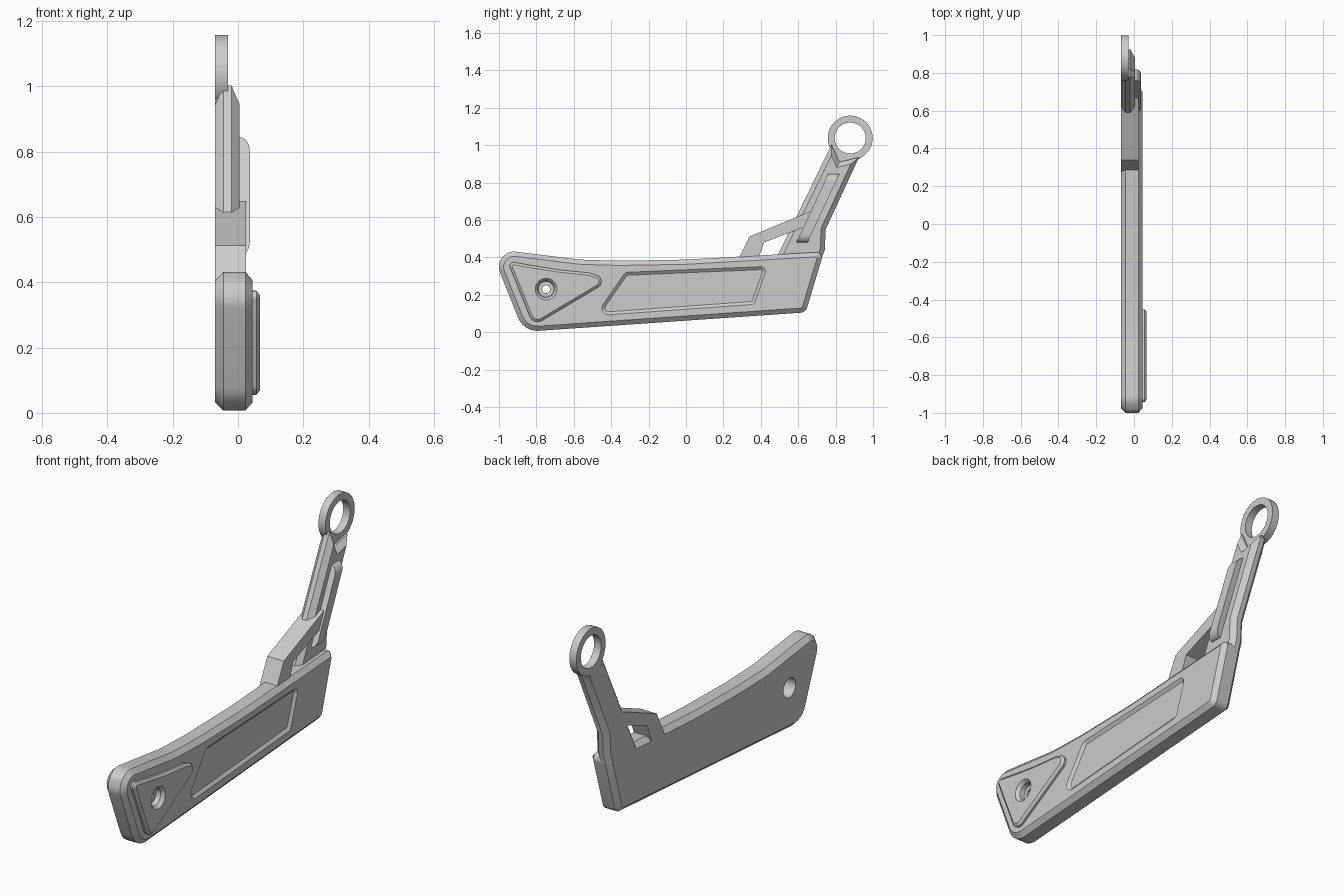
import bpy, bmesh, math
from mathutils import Vector

if "Cube" in bpy.data.objects:
    bpy.data.objects.remove(bpy.data.objects["Cube"], do_unlink=True)

GRAY = (0.604, 0.604, 0.604, 1)
metal = bpy.data.materials.new("plain_gray")
metal.use_nodes = True
metal.diffuse_color = GRAY
metal.node_tree.nodes["Principled BSDF"].inputs["Base Color"].default_value = GRAY


def rounded(corners, steps=6):
    """Outline from (y, z, radius) corners, each filleted by its radius."""
    out = []
    for i, (y, z, r) in enumerate(corners):
        p = Vector((y, z))
        a = (Vector(corners[i - 1][:2]) - p).normalized()
        b = (Vector(corners[(i + 1) % len(corners)][:2]) - p).normalized()
        if r == 0:
            out.append(p)
            continue
        half = a.angle(b) / 2
        centre = p + (a + b).normalized() * (r / math.sin(half))
        reach = r / math.tan(half)
        start, end = p + a * reach - centre, p + b * reach - centre
        for k in range(steps + 1):
            out.append(centre + start.lerp(end, k / steps).normalized() * r)
    return out


def circle(y, z, r, n=32):
    return [Vector((y + r * math.cos(math.tau * k / n), z + r * math.sin(math.tau * k / n)))
            for k in range(n)]


def inset(pts, d):
    """Move a closed outline inwards by d with mitred corners."""
    area = sum(pts[i - 1].x * p.y - pts[i - 1].y * p.x for i, p in enumerate(pts))
    d = d if area > 0 else -d
    out = []
    for i, p in enumerate(pts):
        e = (p - pts[i - 1]).normalized()
        f = (pts[(i + 1) % len(pts)] - p).normalized()
        n, m = Vector((-e.y, e.x)), Vector((-f.y, f.x))
        out.append(p + (n + m) * (d / (1 + n.dot(m))))
    return out


def finish(bm, name, helper=False):
    bmesh.ops.recalc_face_normals(bm, faces=bm.faces)
    mesh = bpy.data.meshes.new(name)
    bm.to_mesh(mesh)
    bm.free()
    mesh.materials.append(metal)
    ob = bpy.data.objects.new(name, mesh)
    bpy.context.collection.objects.link(ob)
    ob.hide_render = helper
    return ob


def slab(name, pts, layers, helper=False):
    """Stack the outline along x; layers are (x, inset)."""
    bm = bmesh.new()
    rings = [[bm.verts.new((x, p.x, p.y)) for p in (inset(pts, d) if d else pts)]
             for x, d in layers]
    n = len(pts)
    for lo, hi in zip(rings, rings[1:]):
        for i in range(n):
            bm.faces.new((lo[i - 1], lo[i], hi[i], hi[i - 1]))
    bm.faces.new(rings[0])
    bm.faces.new(rings[-1])
    return finish(bm, name, helper)


def cut(ob, cutter):
    mod = ob.modifiers.new("cut", 'BOOLEAN')
    mod.object = cutter
    mod.solver = 'EXACT'
    bpy.context.view_layer.objects.active = ob
    bpy.ops.object.modifier_apply(modifier="cut")
    bpy.data.objects.remove(cutter, do_unlink=True)


BACK = -0.07
CH = 0.025

# Main body plate with chamfered rim
body = slab("main_body", rounded([
    (-0.868, 0.002, 0.11), (0.64, 0.106, 0.04), (0.737, 0.43, 0.03), (0.0, 0.388, 0.6),
    (-0.356, 0.382, 0.6), (-0.57, 0.388, 0.6), (-0.785, 0.415, 0.6), (-1.045, 0.447, 0.08)]),
    [(BACK, CH), (BACK + CH, 0), (0.023, 0), (0.045, CH)])

# Sunken side panel
panel = rounded([(-0.485, 0.088, 0.035), (0.365, 0.149, 0.025), (0.435, 0.352, 0.025),
                 (-0.325, 0.32, 0.035)])
cut(body, slab("panel_cutter", panel, [(0.033, 0.016), (0.045, 0), (0.06, 0)], True))

# Raised triangular pad
pad = slab("triangular_pad", rounded([
    (-0.815, 0.035, 0.045), (-0.40, 0.282, 0.035), (-0.52, 0.318, 0.0), (-0.68, 0.334, 0.0),
    (-0.80, 0.353, 0.0), (-0.955, 0.38, 0.02)]),
    [(0.04, 0), (0.056, 0), (0.067, 0.013)])

# Bolt hole: countersunk on one side, wide bore on the other
HY, HZ = -0.748, 0.23
for ob in (body, pad):
    cut(ob, slab("countersink_cutter", circle(HY, HZ, 0.058),
                 [(0.025, 0.016), (0.05, 0.014), (0.067, 0), (0.09, 0)], True))
cut(body, slab("bore_cutter", circle(HY, HZ, 0.05), [(-0.1, 0), (0.0, 0)], True))
cut(body, slab("bolt_hole_cutter", circle(HY, HZ, 0.022, 8), [(-0.02, 0), (0.04, 0)], True))

# Arm rising from the rear of the body
arm = slab("arm", rounded([
    (0.44, 0.308, 0), (0.685, 0.29, 0), (0.742, 0.44, 0), (0.747, 0.55, 0), (0.925, 0.935, 0),
    (0.82, 0.91, 0), (0.778, 1.003, 0)]),
    [(BACK, CH), (BACK + CH, 0), (-0.02, 0), (0.005, CH)])

# Raised rib on the arm, with ends curving down to the surface
bm = bmesh.new()
top, bottom = Vector((0.79, 0.845)), Vector((0.62, 0.48))
steps = 8
curve = [(0.12 * (1 - math.cos(k * math.pi / 2 / steps)), math.sin(k * math.pi / 2 / steps))
         for k in range(steps + 1)]
path = curve + [(1 - t, h) for t, h in reversed(curve)]
sides = []
for off in (-0.03, 0.03):
    sides.append([bm.verts.new((0.003 + 0.033 * h, *(bottom.lerp(top, t) + Vector((off, 0)))))
                  for t, h in path])
for i in range(len(path)):
    bm.faces.new((sides[0][i - 1], sides[0][i], sides[1][i], sides[1][i - 1]))
for side in sides:
    bm.faces.new(side)
rib = finish(bm, "arm_rib")

# Diagonal brace between body and arm
brace = slab("brace", rounded([
    (0.26, 0.35, 0), (0.37, 0.35, 0), (0.418, 0.48, 0), (0.64, 0.565, 0), (0.67, 0.648, 0),
    (0.34, 0.512, 0)]), [(BACK, 0), (0.025, 0)])

# End ring and the neck that joins it flush to the arm
ring = slab("end_ring", circle(0.878, 1.038, 0.12, 48), [(BACK, 0), (-0.03, 0)])
cut(ring, slab("ring_cutter", circle(0.878, 1.038, 0.083, 48), [(-0.1, 0), (0, 0)], True))
neck = slab("ring_neck", rounded([
    (0.785, 0.97, 0), (0.79, 0.88, 0), (0.87, 0.87, 0), (0.89, 0.93, 0)]),
    [(BACK, 0), (-0.03, 0)])

# Smooth the curves, keep the chamfers sharp
bpy.ops.object.select_all(action='DESELECT')
for ob in (body, pad, arm, rib, brace, ring, neck):
    ob.select_set(True)
bpy.context.view_layer.objects.active = body
bpy.ops.object.shade_smooth_by_angle(angle=math.radians(25))
